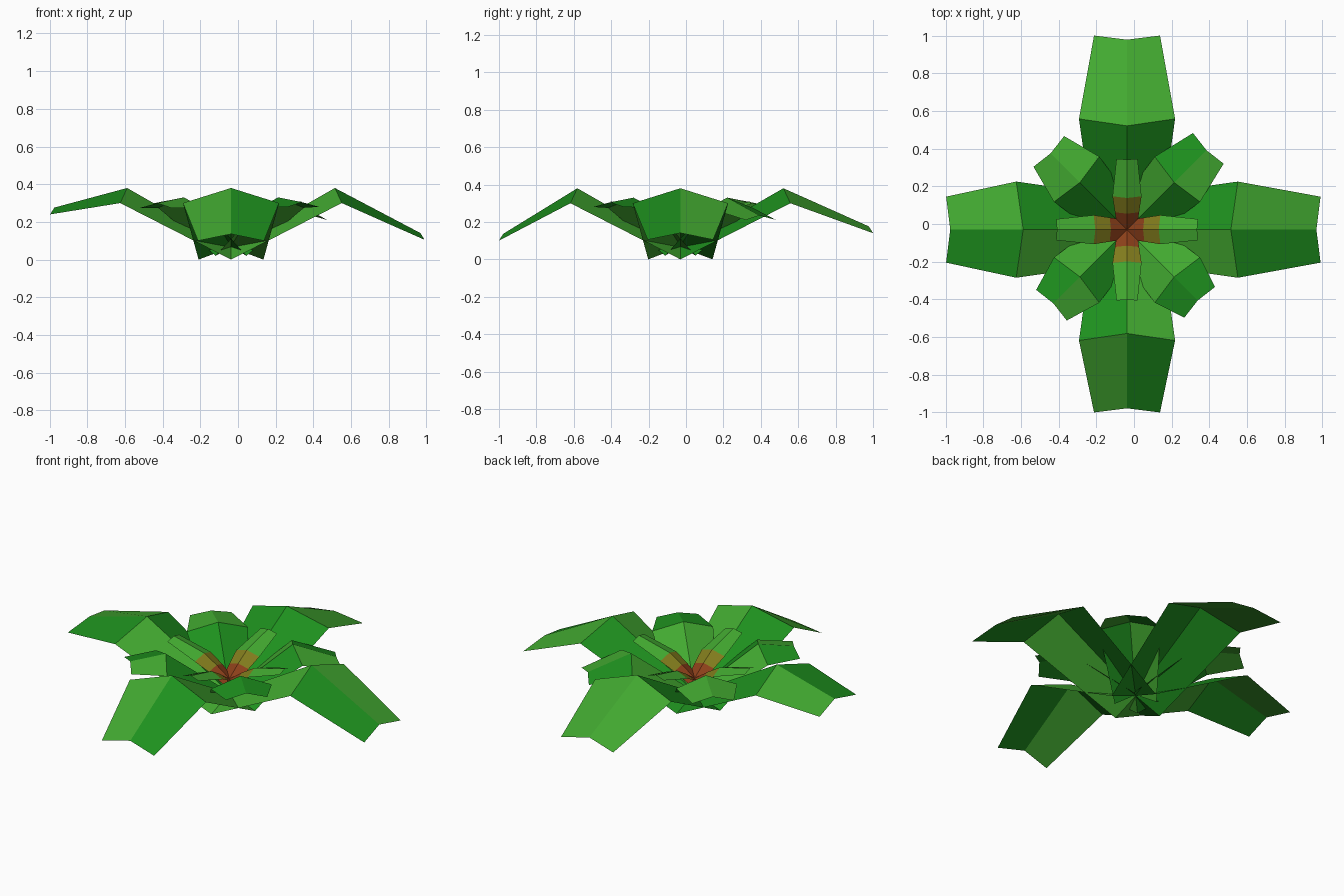
import bpy
from math import sin, cos, radians

if "Cube" in bpy.data.objects:
    bpy.data.objects.remove(bpy.data.objects["Cube"])

CX, CY = -0.037, -0.03          # point where all leaves meet


def material(name, r, g, b):
    m = bpy.data.materials.new(name)
    m.diffuse_color = (r, g, b, 1)
    m.use_nodes = True
    m.node_tree.nodes["Principled BSDF"].inputs["Base Color"].default_value = m.diffuse_color
    return m


MATS = [material("light_green", 0.055, 0.40, 0.03),
        material("deep_green", 0.013, 0.28, 0.013),
        material("red_brown", 0.26, 0.05, 0.01),
        material("olive", 0.22, 0.20, 0.012)]


def leaf(name, angle, rows, colours):
    """Folded leaf: each row is (edge r, edge z, half width, ridge r, ridge z).
    colours holds a (left, right) material pair per segment."""
    c, s = cos(radians(angle)), sin(radians(angle))

    def place(r, side, z):
        return (CX + r * c - side * s, CY + r * s + side * c, z)

    verts, faces, slots = [], [], []
    for er, ez, w, rr, rz in rows:
        verts += [place(er, w, ez), place(rr, 0, rz), place(er, -w, ez)]
    for i, pair in enumerate(colours):
        for k in (0, 1):
            a = 3 * i + k
            faces.append((a, a + 1, a + 4, a + 3))
            slots.append(pair[k])
    me = bpy.data.meshes.new(name)
    me.from_pydata(verts, [], faces)
    for m in MATS:
        me.materials.append(m)
    for p, slot in zip(me.polygons, slots):
        p.material_index = slot
    bpy.context.collection.objects.link(bpy.data.objects.new(name, me))


# Large outer leaves along the axes: angle, tip reach, tip height, colours
LEFT, RIGHT = [(1, 0), (0, 1)], [(0, 1), (1, 0)]
for name, angle, tip, z, cols in [
        ("right", 0, 1.027, 0.105, LEFT),
        ("back", 90, 1.03, 0.14, [(1, 1), (0, 0)]),
        ("left", 180, 0.96, 0.24, RIGHT),
        ("front", 270, 0.97, 0.10, RIGHT)]:
    leaf("outer_leaf_" + name, angle,
         [(0, 0, 0.172, 0, 0.065),
          (0.588, 0.30, 0.255, 0.551, 0.38),
          (tip, z, 0.175, tip - 0.022, z + 0.036)], cols)

# Middle leaves on the diagonals
for name, angle, tip, z, cols in [
        ("back_right", 45, 0.61, 0.21, RIGHT),
        ("back_left", 135, 0.587, 0.275, [(1, 1), (0, 0)]),
        ("front_left", 225, 0.567, 0.275, LEFT),
        ("front_right", 315, 0.545, 0.28, [(0, 0), (1, 1)])]:
    leaf("middle_leaf_" + name, angle,
         [(0, 0.02, 0.115, 0, 0.07),
          (0.378, 0.275, 0.17, 0.354, 0.33),
          (tip, z, 0.115, tip - 0.014, z + 0.025)], cols)

# Small inner leaves with coloured bases
for name, angle in [("right", 0), ("back", 90), ("left", 180), ("front", 270)]:
    leaf("inner_leaf_" + name, angle,
         [(0, 0.13, 0.05, 0, 0.15),
          (0.092, 0.19, 0.064, 0.085, 0.21),
          (0.177, 0.235, 0.077, 0.168, 0.26),
          (0.376, 0.295, 0.056, 0.372, 0.31)],
         [(2, 2), (3, 3), (0, 0)])
